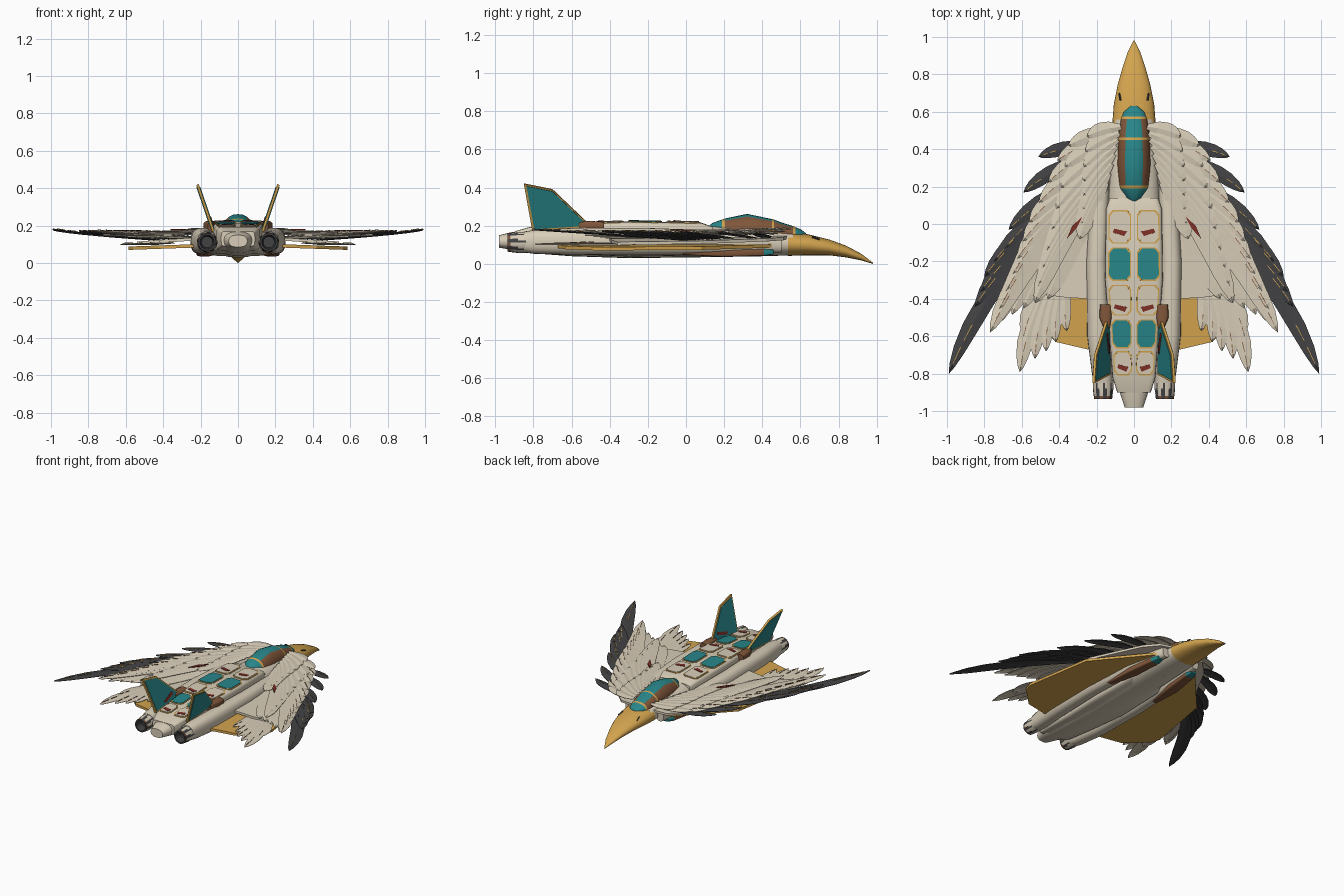
import bpy, bmesh, math
from mathutils import Vector

cube = bpy.data.objects.get("Cube")
if cube:
    bpy.data.objects.remove(cube, do_unlink=True)


def material(name, r, g, b):
    lin = [((c / 255 + 0.055) / 1.055) ** 2.4 for c in (r, g, b)] + [1]
    m = bpy.data.materials.new(name)
    m.use_nodes = True
    m.diffuse_color = lin
    node = next(n for n in m.node_tree.nodes if n.type == 'BSDF_PRINCIPLED')
    node.inputs["Base Color"].default_value = lin
    return m


CREAM = material("cream", 216, 205, 184)
GOLD = material("gold", 210, 163, 78)
TEAL = material("teal", 40, 134, 138)
BROWN = material("brown", 128, 86, 58)
DARK = material("charcoal", 66, 66, 68)
RED = material("dark red", 128, 48, 38)


def finish(name, bm, mats, mirror=False, thick=0, smooth=False):
    me = bpy.data.meshes.new(name)
    bm.to_mesh(me)
    bm.free()
    for m in mats:
        me.materials.append(m)
    ob = bpy.data.objects.new(name, me)
    bpy.context.collection.objects.link(ob)
    if smooth:
        bpy.ops.object.select_all(action='DESELECT')
        ob.select_set(True)
        bpy.context.view_layer.objects.active = ob
        bpy.ops.object.shade_smooth_by_angle(angle=math.radians(40))
    if thick:
        s = ob.modifiers.new("thickness", 'SOLIDIFY')
        s.thickness, s.offset = thick, 0
    if mirror:
        ob.modifiers.new("mirror", 'MIRROR')


def loft(name, stations, mats, power=2, n=24, rule=None, mirror=False):
    """Skin of rounded sections along y; a station is (y, centre x, centre z, half width, half height)."""
    bm = bmesh.new()
    rings = []
    for y, cx, cz, rx, rz in stations:
        ring = []
        for k in range(n):
            c, s = math.cos(math.tau * k / n), math.sin(math.tau * k / n)
            px = math.copysign(abs(c) ** (2 / power), c)
            pz = math.copysign(abs(s) ** (2 / power), s)
            ring.append(bm.verts.new((cx + rx * px, y, cz + rz * pz)))
        rings.append(ring)
    for i, (a, b) in enumerate(zip(rings, rings[1:])):
        for k in range(n):
            f = bm.faces.new((a[k], a[(k + 1) % n], b[(k + 1) % n], b[k]))
            if rule:
                f.material_index = rule(f.calc_center_median(), i, k)
    bm.faces.new(rings[0])
    bm.faces.new(rings[-1]).material_index = len(mats) - 1 if rule else 0
    bmesh.ops.recalc_face_normals(bm, faces=bm.faces)
    finish(name, bm, mats, mirror, smooth=True)


def plate(name, points, mat, thick):
    bm = bmesh.new()
    bm.faces.new([bm.verts.new(p) for p in points])
    finish(name, bm, [mat], True, thick)


def along(pts, t):
    """Point at fraction t of a list of points."""
    u = t * (len(pts) - 1)
    i = min(int(u), len(pts) - 2)
    return Vector(pts[i]).lerp(Vector(pts[i + 1]), u - i)


def heights(keys):
    return [(y, 0, (b + t) / 2, w, (t - b) / 2) for y, w, b, t in keys]


# Body and drooping beak
loft("fuselage", heights([(.56, .11, .045, .165), (.4, .125, .04, .19), (.1, .14, .035, .2),
     (-.3, .14, .03, .2), (-.6, .12, .04, .2), (-.8, .1, .055, .185), (-.92, .07, .075, .165),
     (-.98, .05, .085, .15)]), [CREAM], power=2.4)
loft("beak", heights([(.535, .116, .042, .168), (.64, .108, .045, .155), (.75, .086, .045, .128),
     (.84, .06, .034, .095), (.92, .033, .018, .052), (.98, .003, 0, .006)]), [GOLD], power=2.2)
plate("eye", [(.07, .66, .144), (.077, .7, .132), (.081, .7, .127), (.076, .66, .139)], DARK, .008)

# Cockpit canopy with brown side panes and gold hoops
canopy = [(.63, .02, .16), (.6, .055, .182), (.575, .065, .192), (.562, .07, .198), (.5, .082, .217),
          (.462, .085, .232), (.45, .086, .235), (.32, .09, .262), (.205, .083, .238),
          (.19, .08, .233), (.14, .05, .215), (.12, .02, .2)]


def canopy_rule(c, i, k):
    if i in (2, 5, 8):
        return 1
    return 2 if abs(c.x) > .042 and .2 < c.y < .56 else 0


loft("canopy", [(y, 0, .15, w, t - .15) for y, w, t in canopy], [TEAL, GOLD, BROWN, TEAL], power=2.2, rule=canopy_rule)

# Flat spine deck
DECK = [(.14, .13, .195), (.08, .15, .216), (-.3, .155, .222), (-.55, .135, .212), (-.82, .115, .193), (-.9, .09, .17)]
POWER = 8
loft("spine_deck", [(y, 0, .13, w, t - .13) for y, w, t in DECK], [CREAM], power=POWER)


def deck(u, y, lift):
    """Point on the deck: u is the fraction of the half width."""
    for (y0, w0, t0), (y1, w1, t1) in zip(DECK, DECK[1:]):
        if y1 <= y <= y0:
            f = (y0 - y) / (y0 - y1)
            rise = (t0 + f * (t1 - t0) - .13) * (1 - u ** POWER) ** (1 / POWER)
            return (u * (w0 + f * (w1 - w0)), y, .13 + rise + lift)


def deck_panel(name, y0, y1, mat, inset, lift):
    a, b, c, d = .1 + inset * 6, .9 - inset * 6, .14, .025
    y0, y1 = y0 - inset, y1 + inset
    pts = [(a, y0 - d), (a, y1 + d), (a + c, y1), (b - c, y1), (b, y1 + d), (b, y0 - d), (b - c, y0), (a + c, y0)]
    plate(name, [deck(u, y, lift) for u, y in pts], mat, .003)


for i, (y0, y1, mat) in enumerate([(.075, -.105, CREAM), (-.125, -.305, TEAL), (-.325, -.49, CREAM),
                                   (-.51, -.665, TEAL), (-.68, -.81, CREAM)]):
    deck_panel(f"panel_trim_{i}", y0, y1, GOLD, 0, .003)
    deck_panel(f"panel_{i}", y0, y1, mat, .007, .006)
for i, y in enumerate((-.06, -.465, -.785)):
    plate(f"deck_mark_{i}", [deck(u, y + dy, .009) for u, dy in ((.25, .02), (.35, -.005), (.75, .015), (.7, .035))],
          RED, .003)

# Engine pods, nozzles and belly intakes
loft("engine_pod", [(.5, .13, .1, .03, .04), (.2, .18, .112, .052, .062), (-.2, .2, .118, .055, .07),
     (-.6, .19, .118, .06, .07), (-.8, .17, .115, .055, .062), (-.85, .165, .115, .052, .054)],
     [CREAM], power=2.5, mirror=True)


def nozzle_rule(c, i, k):
    if i > 2 or k % 4 == 0 or (i and k % 4 == 1):
        return 2
    return 1 if i == 2 else 0


loft("nozzle", [(y, .165, .112, r, r) for y, r in ((-.83, .054), (-.88, .055), (-.92, .05), (-.935, .048),
     (-.935, .038), (-.88, .03))], [CREAM, BROWN, DARK], n=32, rule=nozzle_rule, mirror=True)
loft("belly_intake", [(.46, .15, .062, .022, .012), (.41, .155, .06, .035, .018), (.2, .18, .056, .042, .02),
     (-.02, .2, .06, .02, .012)], [TEAL, BROWN, BROWN], power=5, rule=lambda c, i, k: min(i, 1), mirror=True)
loft("fin_root", [(-.43, .152, .19, .03, .03), (-.5, .152, .19, .033, .035), (-.56, .145, .19, .015, .03)],
     [BROWN], power=4, mirror=True)


# Canted tail fins with gold rim and teal faces
def fin_point(y, z, side=0):
    return (.135 + (z - .18) * .34 + side, y, z)


FIN = [(-.49, .19), (-.7, .39), (-.85, .42), (-.805, .17)]
mid = along(FIN, .5) * .5 + along(FIN, 1) * .25 + Vector(FIN[0]) * .25
plate("fin_rim", [fin_point(*p) for p in FIN], GOLD, .014)
for side, label in ((-.009, "inner"), (.009, "outer")):
    inset = [Vector(p).lerp(mid, .1) for p in FIN]
    plate(f"fin_{label}_face", [fin_point(p.x, p.y, side) for p in inset], TEAL, .004)
plate("fin_mark", [fin_point(y, z, -.012) for y, z in
      ((-.58, .23), (-.68, .2), (-.695, .215), (-.59, .25))], RED, .004)

# Wing plates under the feathers
under = [(.1, .46), (.17, .45), (.5, .08), (.585, -.42), (.56, -.49), (.42, -.63), (.25, -.67), (.1, -.67)]
plate("lower_wing", [(x, y, .1 - .035 * x) for x, y in under], GOLD, .018)
upper = [(.09, .53), (.19, .51), (.28, .42), (.46, .08), (.54, -.36), (.4, -.39), (.25, -.4), (.12, -.41)]
plate("upper_wing", [(x, y, .145 - .07 * x) for x, y in upper], CREAM, .016)

BLADE = [(0, .35), (.3, .85), (.55, 1), (.72, .95), (.86, .7), (.95, .35), (1, 0)]


def feather_layer(name, roots, tips, count, width, z_root, z_tip, mat, quill=None, bend=.05, grow=.25):
    """Overlapping curved feathers from front to back, optionally with raised quill dashes."""
    bm = bmesh.new()
    for i in range(count):
        t = i / (count - 1)
        a, b = along(roots, t), along(tips, t)
        d = b - a
        side = Vector((-d.y, d.x)).normalized()
        lift = (count - 1 - i) * .0014

        def spot(s, w, up=0):
            p = a + d * s + side * (4 * bend * d.length * s * (1 - s) + w)
            z = z_root + (z_tip(b.x) - z_root) * s + lift + up
            return bm.verts.new((p.x, p.y, z))

        wide = width * (.9 + grow * t)
        rows = [[spot(s, w * wide, -.002), spot(s, 0, .004), spot(s, -w * wide * .9, -.002)] for s, w in BLADE]
        for p, q in zip(rows, rows[1:]):
            for k in (0, 1):
                bm.faces.new((p[k], p[k + 1], q[k + 1], q[k]))
        for s in (.7, .84) if quill else ():
            dash = [spot(s, .002, .0075), spot(s, -.002, .0075), spot(s + .1, -.0015, .0075), spot(s + .1, .0015, .0075)]
            bm.faces.new(dash).material_index = 1
    bmesh.ops.dissolve_degenerate(bm, dist=1e-5, edges=bm.edges)
    finish(name, bm, [mat, quill or mat], True, .003)


feather_layer("flight_feathers", [(.2, .42), (.25, .36), (.28, .24), (.33, .17), (.36, .13), (.4, .08), (.41, .04), (.43, .0), (.46, .0)],
              [(.51, .36), (.59, .17), (.67, -.03), (.69, -.13), (.75, -.2), (.8, -.28), (.82, -.36), (.85, -.44), (.99, -.8)],
              9, .043, .125, lambda x: .115 + .065 * x, DARK, GOLD)
feather_layer("long_coverts", [(.12, .47), (.2, .37), (.25, .25), (.29, .16), (.32, .1), (.34, .05), (.34, .02)],
              [(.41, .34), (.48, .17), (.56, .01), (.61, -.14), (.65, -.27), (.7, -.4), (.77, -.58)],
              10, .047, .145, lambda x: .13 + .055 * x, CREAM, BROWN)
feather_layer("trailing_coverts", [(.32, .08), (.27, .05), (.22, .05)],
              [(.72, -.53), (.63, -.47), (.55, -.43), (.46, -.4)],
              5, .06, .138, lambda x: .115 + .04 * x, CREAM)
feather_layer("middle_coverts", [(.1, .5), (.15, .36), (.2, .22), (.22, .12)],
              [(.35, .42), (.38, .24), (.42, .06), (.46, -.12), (.5, -.28), (.53, -.42)],
              9, .047, .16, lambda x: .15 + .025 * x, CREAM)
feather_layer("short_coverts", [(.07, .52), (.1, .4), (.15, .22)],
              [(.25, .47), (.27, .28), (.27, .1), (.29, -.08)], 8, .047, .176, lambda x: .172, CREAM)
feather_layer("rear_feathers", [(.35, -.28), (.4, -.26), (.46, -.3)],
              [(.36, -.57), (.42, -.63), (.47, -.68), (.53, -.72), (.61, -.79), (.59, -.6)],
              6, .04, .1, lambda x: .1, CREAM, BROWN, grow=.35)
plate("wing_mark", [(x, y, .178) for x, y in ((.275, .04), (.305, -.02), (.36, -.08), (.33, -.01))], RED, .006)
